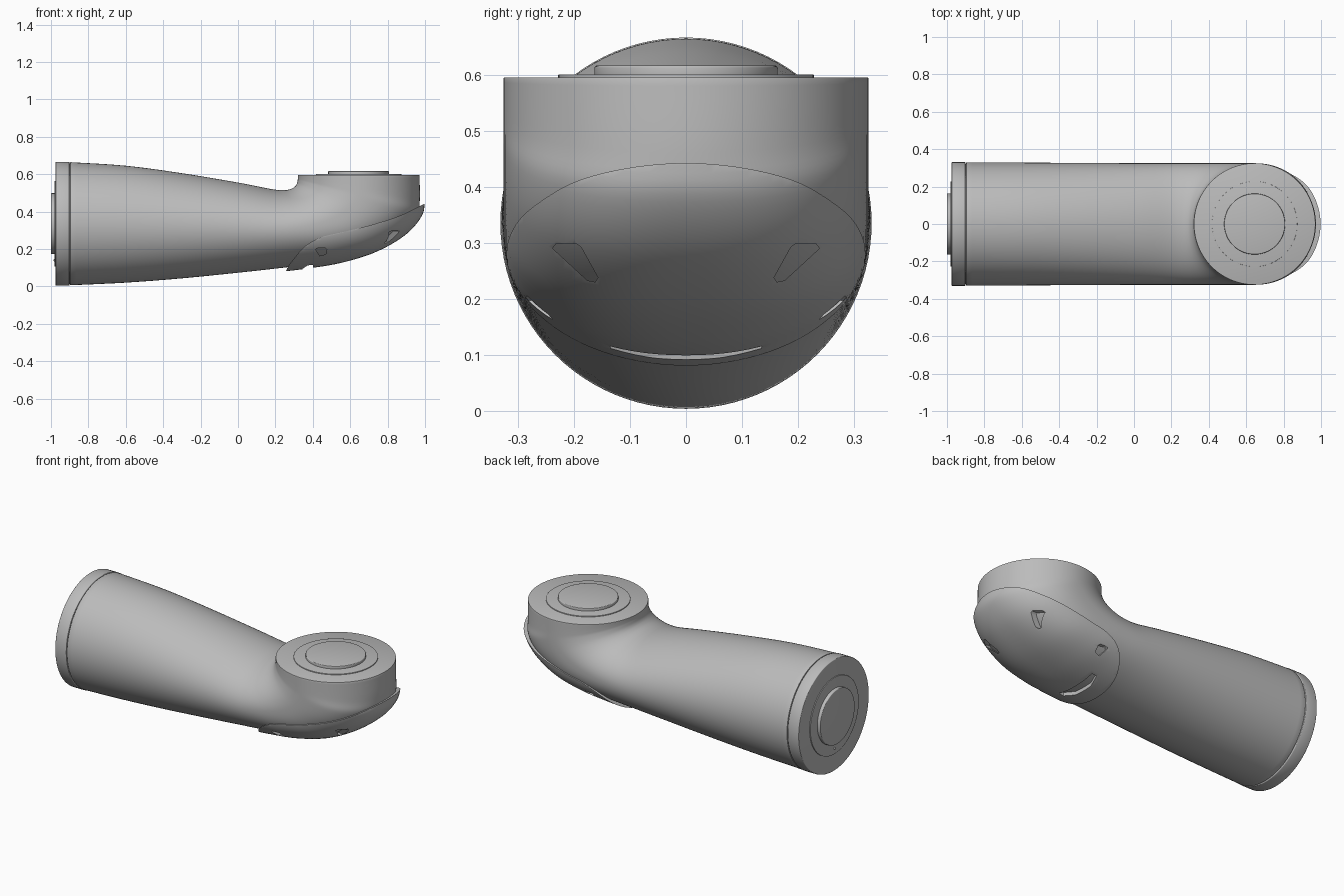
import bpy, bmesh, math
from mathutils import Vector

if "Cube" in bpy.data.objects:
    bpy.data.objects.remove(bpy.data.objects["Cube"], do_unlink=True)

grey = bpy.data.materials.new("satin_grey")
grey.use_nodes = True
GREY = (0.5, 0.5, 0.5, 1)
grey.diffuse_color = GREY
grey.node_tree.nodes["Principled BSDF"].inputs["Base Color"].default_value = GREY

SIDES = 96
AXIS_Z = 0.335      # height of the horizontal joint axis
HEAD_X = 0.645      # position of the vertical joint axis


def spline(points, steps):
    """Catmull-Rom resampling of tuples of any length."""
    pts = [points[0]] + list(points) + [points[-1]]
    out = []
    for i in range(1, len(pts) - 2):
        for s in range(steps):
            t = s / steps
            out.append([0.5 * (2 * b + (c - a) * t + (2 * a - 5 * b + 4 * c - d) * t ** 2
                               + (3 * b - a - 3 * c + d) * t ** 3)
                        for a, b, c, d in zip(*pts[i - 1:i + 3])])
    return out + [list(points[-1])]


def add_object(name, bm):
    bmesh.ops.recalc_face_normals(bm, faces=bm.faces)
    mesh = bpy.data.meshes.new(name)
    bm.to_mesh(mesh)
    bm.free()
    mesh.materials.append(grey)
    obj = bpy.data.objects.new(name, mesh)
    bpy.context.collection.objects.link(obj)
    return obj


def bevel(obj, width, angle=55, segments=3):
    mod = obj.modifiers.new("soft_edge", "BEVEL")
    mod.width, mod.segments = width, segments
    mod.limit_method, mod.angle_limit = "ANGLE", math.radians(angle)


def boolean(obj, cutter, operation):
    cutter.hide_render = True
    mod = obj.modifiers.new(operation, "BOOLEAN")
    mod.operation, mod.object, mod.solver = operation, cutter, "EXACT"


def finish(obj, angle=35):
    """Apply the modifiers and smooth everything but sharp edges."""
    deps = bpy.context.evaluated_depsgraph_get()
    mesh = bpy.data.meshes.new_from_object(obj.evaluated_get(deps))
    obj.modifiers.clear()
    obj.data = mesh
    bpy.ops.object.select_all(action="DESELECT")
    obj.select_set(True)
    bpy.context.view_layer.objects.active = obj
    bpy.ops.object.shade_smooth_by_angle(angle=math.radians(angle))


def loft(name, stations, grow=0.0):
    """Rounded sections spanning an upper and a lower profile point."""
    bm = bmesh.new()
    rings = []
    for px, pz, qx, qz, power in stations:
        p, q = Vector((px, 0, pz)), Vector((qx, 0, qz))
        q += (q - p).normalized() * grow * (1 + 0.5 * max(0, qx))
        mid, half = (p + q) / 2, (q - p) / 2
        width = 0.325 + 0.005 * min(1, max(0, -px / 0.9)) + grow * 0.15
        ring = []
        for k in range(SIDES):
            a = math.tau * k / SIDES
            c, s = math.cos(a), math.sin(a)
            e = 2 / (power if c > 0 else 2)
            co = mid + half * math.copysign(abs(c) ** e, c)
            co.y = width * math.copysign(abs(s) ** e, s)
            ring.append(bm.verts.new(co))
        rings.append(ring)
    for a, b in zip(rings, rings[1:]):
        for k in range(SIDES):
            n = (k + 1) % SIDES
            bm.faces.new((a[k], a[n], b[n], b[k]))
    bm.faces.new(rings[0])
    bm.faces.new(rings[-1])
    return add_object(name, bm)


def prism(name, outline, axis, lo, hi):
    """Extrude a 2D outline along x, y or z."""
    bm = bmesh.new()
    place = {"x": lambda u, v, w: (w, u, v), "y": lambda u, v, w: (u, w, v),
             "z": lambda u, v, w: (u, v, w)}[axis]
    a, b = [[bm.verts.new(place(u, v, w)) for u, v in outline] for w in (lo, hi)]
    bm.faces.new(a)
    bm.faces.new(b)
    for i in range(len(a)):
        j = (i + 1) % len(a)
        bm.faces.new((a[i], a[j], b[j], b[i]))
    return add_object(name, bm)


def disc(name, radius, lo, hi, axis, edge=0.004):
    cx, cy = (HEAD_X, 0) if axis == "z" else (0, AXIS_Z)
    ring = [(cx + radius * math.cos(math.tau * k / SIDES),
             cy + radius * math.sin(math.tau * k / SIDES)) for k in range(SIDES)]
    obj = prism(name, ring, axis, lo, hi)
    if edge:
        bevel(obj, edge)
    finish(obj)


# Arm shell: tapering tube that bends up into a round head
stations = spline([
    (-0.897, 0.664, -0.897, 0.006, 2), (-0.6, 0.645, -0.6, 0.02, 2),
    (-0.3, 0.605, -0.3, 0.043, 2), (0, 0.555, 0, 0.073, 2),
    (0.18, 0.52, 0.2, 0.095, 2), (0.25, 0.515, 0.36, 0.115, 2.1),
    (0.285, 0.522, 0.54, 0.145, 2.3), (0.305, 0.535, 0.72, 0.2, 2.5),
    (0.315, 0.55, 0.87, 0.285, 2.4), (0.319, 0.568, 0.955, 0.38, 2.2),
    (0.32, 0.58, 0.972, 0.46, 2), (0.32, 0.595, 0.97, 0.595, 2)], 6)
arm = loft("arm_shell", stations)
bevel(arm, 0.004, 70, 2)
finish(arm)

# Elbow cover: a slightly larger shell kept below an S-shaped rim
cover = loft("elbow_cover", stations, 0.018)
rim = spline([(0.25, 0.05), (0.262, 0.095), (0.3, 0.15), (0.365, 0.22), (0.45, 0.264),
              (0.56, 0.29), (0.7, 0.325), (0.85, 0.372), (0.96, 0.423), (1.05, 0.47)], 4)
trim = prism("cover_trim", rim + [(1.05, -0.1), (0.25, -0.1)], "y", -0.5, 0.5)
boolean(cover, trim, "INTERSECT")

# Openings in the cover
eye = [(0.238, 0.29), (0.232, 0.298), (0.195, 0.298), (0.187, 0.292),
       (0.157, 0.238), (0.162, 0.23), (0.176, 0.233)]
vent = [(0.415, 0.197), (0.425, 0.204), (0.468, 0.204), (0.475, 0.197),
        (0.47, 0.172), (0.437, 0.163)]
slot = [(0.345, -0.06), (0.37, -0.135), (0.4, -0.135), (0.4, -0.06),
        (0.4, 0.06), (0.4, 0.135), (0.37, 0.135), (0.345, 0.06)]
cutters = [prism("eye_cutter", [(side * u, v) for u, v in eye], "x", 0.6, 1.2)
           for side in (-1, 1)]
cutters += [prism("vent_cutter", vent, "y", -0.5, 0.5),
            prism("slot_cutter", slot, "z", -0.1, 0.2)]
for cutter in cutters:
    boolean(cover, cutter, "DIFFERENCE")
bevel(cover, 0.007, 50)
finish(cover)
for cutter in cutters + [trim]:
    bpy.data.objects.remove(cutter, do_unlink=True)

# Base flange, separated from the shell by a thin groove
disc("groove_core", 0.322, -0.91, -0.89, "x", 0)
disc("base_flange", 0.331, -0.975, -0.901, "x")

# Joint plates and bosses on both ends
disc("base_plate", 0.228, -0.98, -0.97, "x", 0.001)
disc("base_boss", 0.163, -1.0, -0.97, "x")
disc("head_plate", 0.228, 0.59, 0.6, "z", 0.001)
disc("head_boss", 0.163, 0.59, 0.616, "z")

# Small locating pin on the base plate
bm = bmesh.new()
bmesh.ops.create_uvsphere(bm, u_segments=16, v_segments=8, radius=0.007)
bmesh.ops.translate(bm, verts=bm.verts, vec=(-0.979, 0, AXIS_Z - 0.195))
finish(add_object("locating_pin", bm))
